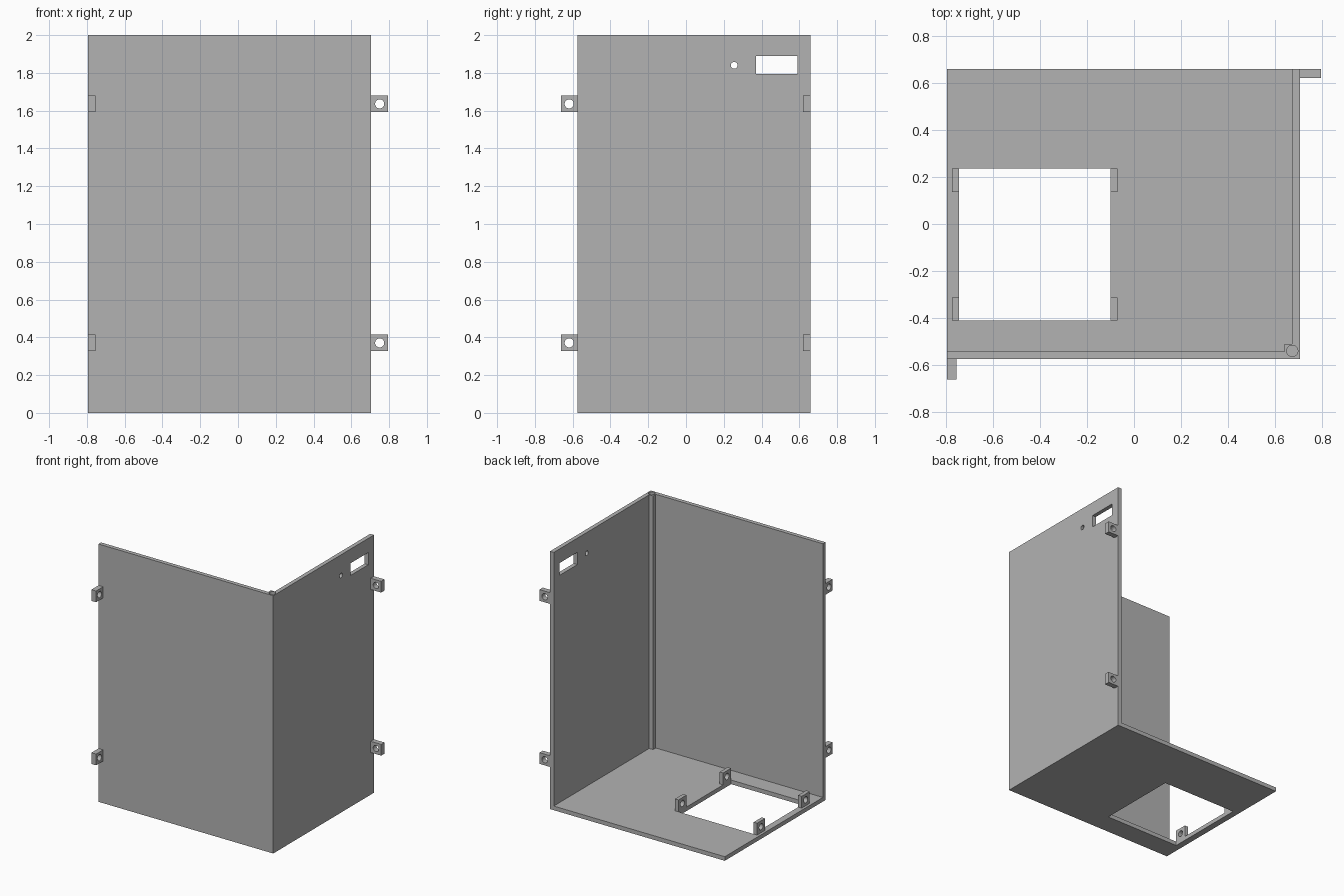
import bpy, bmesh, math
from mathutils import Matrix, Vector

cube = bpy.data.objects.get("Cube")
if cube:
    bpy.data.objects.remove(cube)

grey = bpy.data.materials.new("plain grey")
grey.use_nodes = True
COLOUR = (0.45, 0.45, 0.45, 1)
grey.diffuse_color = COLOUR
grey.node_tree.nodes["Principled BSDF"].inputs["Base Color"].default_value = COLOUR

X0, X1, Y0, Y1 = -0.795, 0.705, -0.575, 0.66   # outer limits of the case
T = 0.032                                      # panel thickness
HOLE = 0.024


def finish(name, bm):
    bmesh.ops.recalc_face_normals(bm, faces=bm.faces)
    mesh = bpy.data.meshes.new(name)
    bm.to_mesh(mesh)
    bm.free()
    mesh.materials.append(grey)
    obj = bpy.data.objects.new(name, mesh)
    bpy.context.collection.objects.link(obj)
    return obj


def box(name, lo, hi):
    bm = bmesh.new()
    lo, hi = Vector(lo), Vector(hi)
    size = hi - lo
    bmesh.ops.create_cube(bm, size=1, matrix=Matrix.Translation((lo + hi) / 2) @ Matrix.Diagonal((*size, 1)))
    return finish(name, bm)


def rod(name, centre, axis, radius, length):
    bm = bmesh.new()
    turn = Vector((0, 0, 1)).rotation_difference(Vector(axis)).to_matrix().to_4x4()
    bmesh.ops.create_cone(bm, cap_ends=True, segments=32, radius1=radius, radius2=radius,
                          depth=length, matrix=Matrix.Translation(centre) @ turn)
    return finish(name, bm)


def combine(obj, tool, operation="DIFFERENCE"):
    tool.hide_render = True
    mod = obj.modifiers.new("cut", "BOOLEAN")
    mod.operation, mod.object, mod.solver = operation, tool, "EXACT"
    with bpy.context.temp_override(object=obj, active_object=obj):
        bpy.ops.object.modifier_apply(modifier=mod.name)
    bpy.data.objects.remove(tool)


def lug(name, lo, hi, axis):
    # Small plate with a screw hole through it
    plate = box(name, lo, hi)
    centre = (Vector(lo) + Vector(hi)) / 2
    combine(plate, rod("screw_cutter", centre, axis, HOLE, 0.2))


# Front and side walls with the thick corner post, as one extruded profile
P = 0.065
profile = [(X0, Y0), (X1, Y0), (X1, Y1), (X1 - T, Y1), (X1 - T, Y0 + P),
           (X1 - P, Y0 + P), (X1 - P, Y0 + T), (X0, Y0 + T)]
bm = bmesh.new()
base = bm.faces.new([bm.verts.new((x, y, 0)) for x, y in profile])
top = bmesh.ops.extrude_face_region(bm, geom=[base])["geom"]
bmesh.ops.translate(bm, vec=(0, 0, 2), verts=[v for v in top if isinstance(v, bmesh.types.BMVert)])
shell = finish("case_shell", bm)

# Floor, its square opening, the side window, the round hole and the post socket
combine(shell, box("floor", (X0, Y0, 0), (X1, Y1, T)), "UNION")
combine(shell, box("floor_cutter", (-0.745, -0.41, -0.1), (-0.1, 0.235, 0.1)))
combine(shell, box("window_cutter", (0.6, 0.37, 1.795), (0.8, 0.59, 1.89)))
combine(shell, rod("hole_cutter", (X1, 0.255, 1.84), (1, 0, 0), 0.018, 0.2))
combine(shell, rod("socket_cutter", (X1 - T, Y0 + T + 0.003, 2), (0, 0, 1), HOLE, 0.2))

# Outer lugs on the free edges of both walls
for label, z in (("lower", 0.327), ("upper", 1.592)):
    lug(label + "_side_lug", (X1, Y1 - 0.04, z), (X1 + 0.09, Y1, z + 0.087), (0, 1, 0))
    lug(label + "_front_lug", (X0, Y0 - 0.087, z), (X0 + 0.04, Y0, z + 0.087), (1, 0, 0))

# Upright lugs at the corners of the floor opening
for side, x in (("right", -0.775), ("left", -0.1)):
    for end, y in (("front", -0.41), ("back", 0.137)):
        lug(f"floor_lug_{end}_{side}", (x, y, T), (x + 0.03, y + 0.098, T + 0.092), (1, 0, 0))
